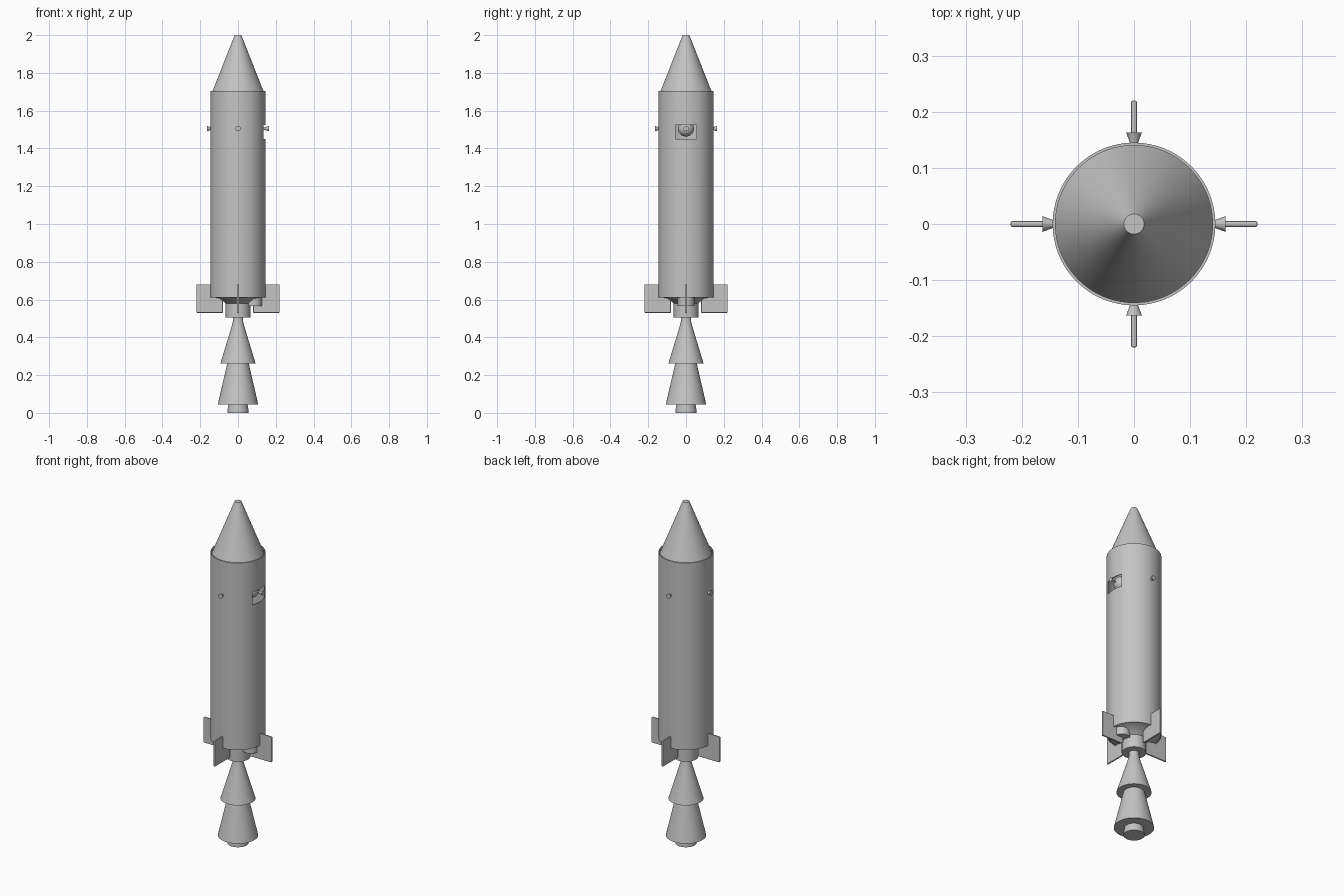
import bpy, bmesh, math
from mathutils import Matrix

cube = bpy.data.objects.get("Cube")
if cube:
    bpy.data.objects.remove(cube, do_unlink=True)

GREY = (0.55, 0.55, 0.55, 1)
mat = bpy.data.materials.new("plain grey")
mat.use_nodes = True
mat.diffuse_color = GREY
mat.node_tree.nodes["Principled BSDF"].inputs["Base Color"].default_value = GREY


def add_object(name, bm, smooth=True):
    bmesh.ops.recalc_face_normals(bm, faces=bm.faces)
    mesh = bpy.data.meshes.new(name)
    bm.to_mesh(mesh)
    bm.free()
    mesh.materials.append(mat)
    obj = bpy.data.objects.new(name, mesh)
    bpy.context.collection.objects.link(obj)
    if smooth:
        select(obj)
        bpy.ops.object.shade_smooth_by_angle(angle=math.radians(30))
    return obj


def select(obj):
    bpy.ops.object.select_all(action='DESELECT')
    obj.select_set(True)
    bpy.context.view_layer.objects.active = obj


def lathe(name, profile, closed=False, matrix=None, steps=64):
    """Spin (radius, height) points around z; closed joins the last to the first."""
    bm = bmesh.new()
    verts = [bm.verts.new((r, 0, z)) for r, z in profile]
    edges = [bm.edges.new(pair) for pair in zip(verts, verts[1:])]
    if closed:
        edges.append(bm.edges.new((verts[-1], verts[0])))
    bmesh.ops.spin(bm, geom=verts + edges, cent=(0, 0, 0), axis=(0, 0, 1),
                   angle=math.tau, steps=steps, use_duplicate=False)
    bmesh.ops.remove_doubles(bm, verts=bm.verts, dist=1e-5)
    if matrix:
        bm.transform(matrix)
    return add_object(name, bm)


def box(name, low, high, matrix=Matrix()):
    bm = bmesh.new()
    size = [b - a for a, b in zip(low, high)]
    centre = [(a + b) / 2 for a, b in zip(low, high)]
    bmesh.ops.create_cube(bm, size=1, matrix=matrix @ Matrix.Translation(centre)
                          @ Matrix.Diagonal((*size, 1)))
    return add_object(name, bm, smooth=False)


# Hollow body tube with a window cut through its wall
body = lathe("body_tube", [(0.145, 0.61), (0.145, 1.705), (0.14, 1.705), (0.14, 0.61)],
             closed=True, steps=96)
cutter = box("window_cutter", (0.08, -0.056, 1.45), (0.2, 0.056, 1.525))
cutter.hide_render = True
cut = body.modifiers.new("window", 'BOOLEAN')
cut.object = cutter
cut.operation = 'DIFFERENCE'
cut.solver = 'EXACT'
select(body)
bpy.ops.object.modifier_apply(modifier=cut.name)
bpy.data.objects.remove(cutter, do_unlink=True)

# Nose cone seated just inside the rim
lathe("nose_cone", [(0, 1.69), (0.14, 1.69), (0.018, 2.0), (0, 2.0)], steps=96)

# Round tank seen through the window
bm = bmesh.new()
bmesh.ops.create_uvsphere(bm, u_segments=32, v_segments=16, radius=0.042,
                          matrix=Matrix.Translation((0.088, 0, 1.505)))
add_object("window_tank", bm)

# Underside bulkhead, engine collar and side pump
lathe("bulkhead", [(0, 0.63), (0.14, 0.63), (0.14, 0.615), (0.095, 0.605),
                   (0.065, 0.58), (0, 0.58)])
lathe("engine_collar", [(0, 0.6), (0.065, 0.6), (0.065, 0.505), (0, 0.505)])
lathe("side_pump", [(0, 0.63), (0.044, 0.63), (0.044, 0.565), (0, 0.565)],
      matrix=Matrix.Translation((0.083, 0, 0)), steps=32)

# Stacked engine bells
lathe("upper_bell", [(0, 0.51), (0.026, 0.51), (0.027, 0.485), (0.033, 0.46),
                     (0.093, 0.262), (0, 0.262)])
lathe("lower_bell", [(0, 0.27), (0.055, 0.27), (0.107, 0.045), (0, 0.045)])
lathe("exhaust_tip", [(0, 0.05), (0.05, 0.05), (0.056, 0.012), (0.056, 0), (0, 0)])

# Four fins and four small thrusters around the body
for i, side in enumerate(("left", "back", "right", "front")):
    turn = Matrix.Rotation(i * math.pi / 2, 4, 'Z')
    fin = box(side + "_fin", (0.08, -0.005, 0.53), (0.22, 0.005, 0.68), turn)
    bevel = fin.modifiers.new("soft edges", 'BEVEL')
    bevel.width = 0.003
    bevel.segments = 2
    outward = (turn @ Matrix.Translation((0, 0, 1.505))
               @ Matrix.Rotation(math.pi / 2, 4, 'Y'))
    lathe(side + "_thruster", [(0, 0.128), (0.004, 0.128), (0.008, 0.147),
                               (0.014, 0.163), (0, 0.163)], matrix=outward, steps=24)
